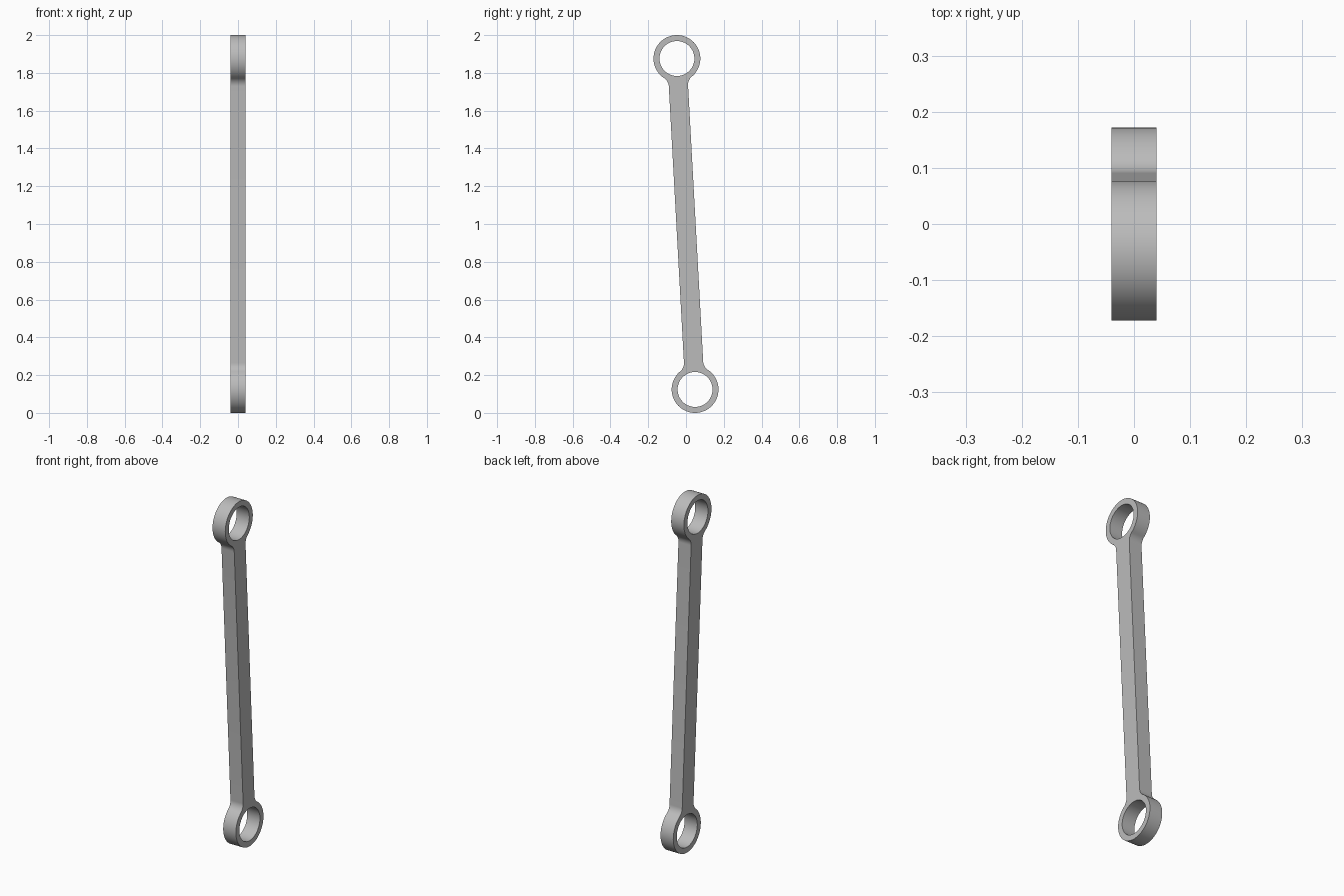
import bpy
from math import pi, sin, cos, sqrt, atan2, radians
from mathutils import Matrix, Vector

if "Cube" in bpy.data.objects:
    bpy.data.objects.remove(bpy.data.objects["Cube"])

HALF_THICK = 0.04
EYE_Y, EYE_Z = 0.048, 0.876      # eye centre offset from the link's middle
RING, HOLE = 0.124, 0.0925       # eye radii
BAR, FILLET = 0.051, 0.055       # bar half width, blend radius
REACH = sqrt(EYE_Y ** 2 + EYE_Z ** 2)
TILT = atan2(EYE_Y, EYE_Z)

steel = bpy.data.materials.new("grey_steel")
steel.use_nodes = True
grey = (0.5, 0.5, 0.5, 1)
steel.diffuse_color = grey
steel.node_tree.nodes["Principled BSDF"].inputs["Base Color"].default_value = grey


def arc(cx, cy, r, start, end, steps):
    return [Vector((cx + r * cos(start + (end - start) * i / steps),
                    cy + r * sin(start + (end - start) * i / steps)))
            for i in range(steps + 1)]


# Half outline: blend, eye, mirrored blend
drop = sqrt((RING + FILLET) ** 2 - (BAR + FILLET) ** 2)
phi = atan2(drop, BAR + FILLET)
blend = arc(BAR + FILLET, REACH - drop, FILLET, pi, pi - phi, 10)
eye = arc(0, REACH, RING, -phi, pi + phi, 64)
half = blend[:-1] + eye + [Vector((-p.x, p.y)) for p in reversed(blend[:-1])]
outline = half + [-p for p in half]
hole = arc(0, REACH, HOLE, 0, 2 * pi, 64)[:-1]
loops = [outline, hole, [-p for p in hole]]

# Flat filled curve with two holes, given thickness
curve = bpy.data.curves.new("link_profile", "CURVE")
curve.dimensions = "2D"
curve.fill_mode = "BOTH"
curve.extrude = HALF_THICK
for loop in loops:
    spline = curve.splines.new("POLY")
    spline.points.add(len(loop) - 1)
    spline.use_cyclic_u = True
    for point, p in zip(spline.points, loop):
        point.co = (p.x, p.y, 0, 1)
curve.materials.append(steel)

link = bpy.data.objects.new("connecting_link", curve)
bpy.context.collection.objects.link(link)

# Stand it up in the side plane, leaning toward the front
stand = Matrix(((0, 0, 1), (1, 0, 0), (0, 1, 0))).to_4x4()
link.matrix_world = Matrix.Translation((0, 0, 1)) @ stand @ Matrix.Rotation(TILT, 4, "Z")

# Turn into a clean mesh with sharp rims
bpy.ops.object.select_all(action="DESELECT")
link.select_set(True)
bpy.context.view_layer.objects.active = link
bpy.ops.object.convert(target="MESH")
bpy.ops.object.mode_set(mode="EDIT")
bpy.ops.mesh.select_all(action="SELECT")
bpy.ops.mesh.remove_doubles(threshold=0.0001)
bpy.ops.mesh.normals_make_consistent(inside=False)
bpy.ops.object.mode_set(mode="OBJECT")
bpy.ops.object.shade_smooth_by_angle(angle=radians(30))
